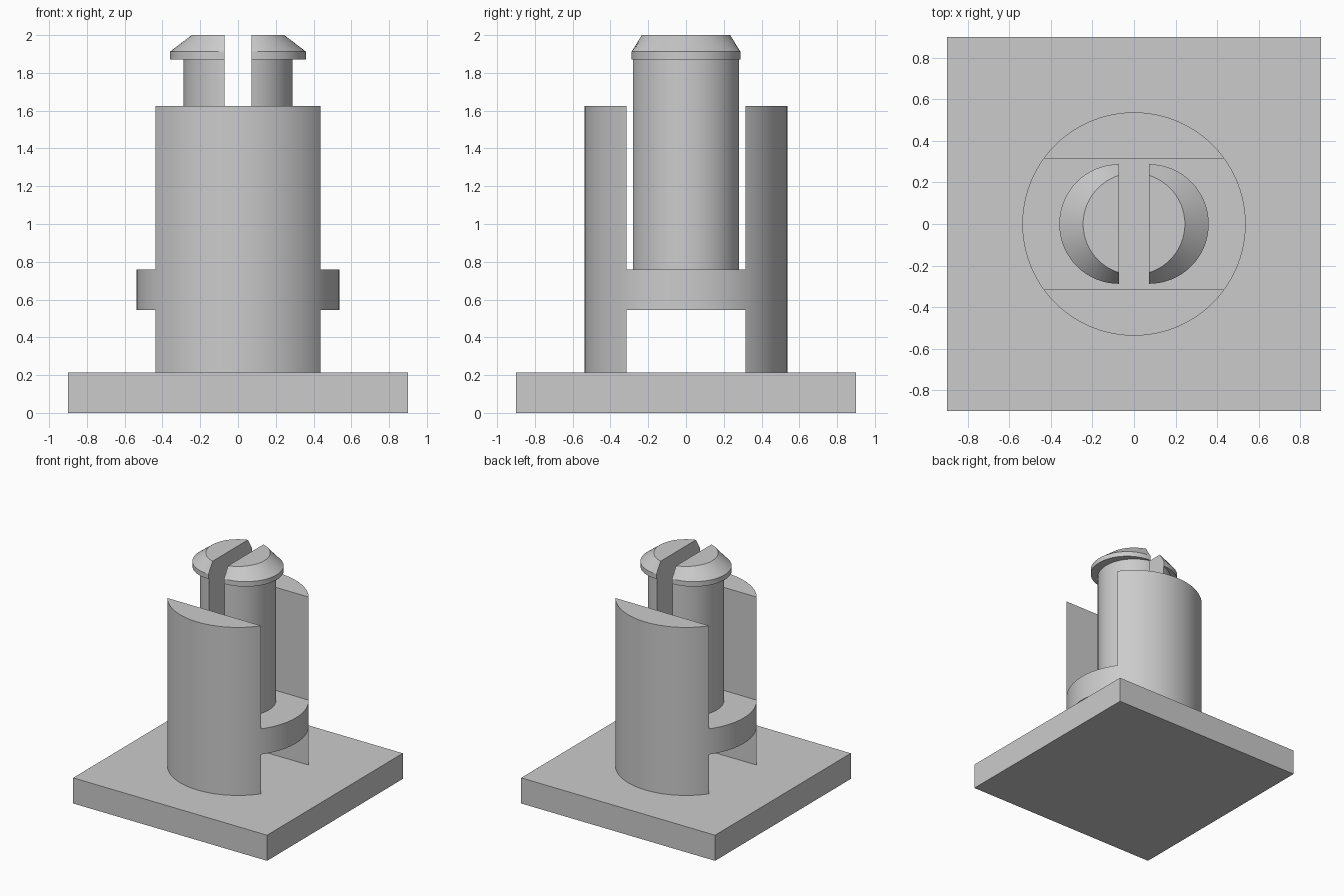
import bpy, bmesh
from math import acos, cos, sin

if "Cube" in bpy.data.objects:
    bpy.data.objects.remove(bpy.data.objects["Cube"], do_unlink=True)

# Single plain grey
grey = bpy.data.materials.new("plain grey")
grey.use_nodes = True
colour = (0.6, 0.6, 0.6, 1)
grey.diffuse_color = colour
grey.node_tree.nodes["Principled BSDF"].inputs["Base Color"].default_value = colour


def box(name, size, z0, z1):
    bpy.ops.mesh.primitive_cube_add(size=1, location=(0, 0, (z0 + z1) / 2))
    ob = bpy.context.object
    ob.name = name
    ob.scale = (size[0], size[1], z1 - z0)
    bpy.ops.object.transform_apply(location=True, rotation=False, scale=True)
    return ob


def finish(ob):
    ob.data.materials.clear()
    ob.data.materials.append(grey)
    bpy.ops.object.select_all(action='DESELECT')
    ob.select_set(True)
    bpy.context.view_layer.objects.active = ob
    bpy.ops.object.shade_smooth_by_angle(angle=0.5)


BASE_TOP, RING_LOW, RING_TOP, WALL_TOP = 0.215, 0.545, 0.76, 1.625
WALL_GAP = 0.63

# Square base
finish(box("base_plate", (1.8, 1.8), 0, BASE_TOP))

# Round body: two walls joined by a ring, made by cutting channels through a cylinder
bpy.ops.mesh.primitive_cylinder_add(
    vertices=96, radius=0.538, depth=WALL_TOP - BASE_TOP,
    location=(0, 0, (WALL_TOP + BASE_TOP) / 2))
body = bpy.context.object
body.name = "guard_walls_and_ring"
for z0, z1 in ((0.1, RING_LOW), (RING_TOP, WALL_TOP + 0.1)):
    cutter = box("channel_cutter", (2, WALL_GAP), z0, z1)
    cutter.hide_render = True
    mod = body.modifiers.new("channel", 'BOOLEAN')
    mod.operation = 'DIFFERENCE'
    mod.solver = 'EXACT'
    mod.object = cutter
    bpy.context.view_layer.objects.active = body
    bpy.ops.object.modifier_apply(modifier=mod.name)
    bpy.data.objects.remove(cutter, do_unlink=True)
finish(body)

# Split snap pin: each half is a loft of arc sections (radius, centre x, height)
SLOT, STEPS = 0.072, 40
sections = [(0.289, 0, RING_TOP), (0.289, 0, 1.87),
            (0.288, SLOT, 1.87), (0.288, SLOT, 1.912), (0.245, 0, 2.0)]


def pin_half(name, side):
    bm = bmesh.new()
    rings = []
    for r, cx, z in sections:
        end = acos((SLOT - cx) / r)
        angles = [end * (2 * i / STEPS - 1) for i in range(STEPS + 1)]
        rings.append([bm.verts.new((side * (cx + r * cos(a)), r * sin(a), z))
                      for a in angles])
    for low, high in zip(rings, rings[1:]):
        for i in range(len(low)):
            j = (i + 1) % len(low)
            bm.faces.new((low[i], low[j], high[j], high[i]))
    bm.faces.new(rings[0])
    bm.faces.new(rings[-1])
    bmesh.ops.recalc_face_normals(bm, faces=bm.faces)
    mesh = bpy.data.meshes.new(name)
    bm.to_mesh(mesh)
    bm.free()
    ob = bpy.data.objects.new(name, mesh)
    bpy.context.collection.objects.link(ob)
    finish(ob)


pin_half("left_pin_half", 1)
pin_half("right_pin_half", -1)
